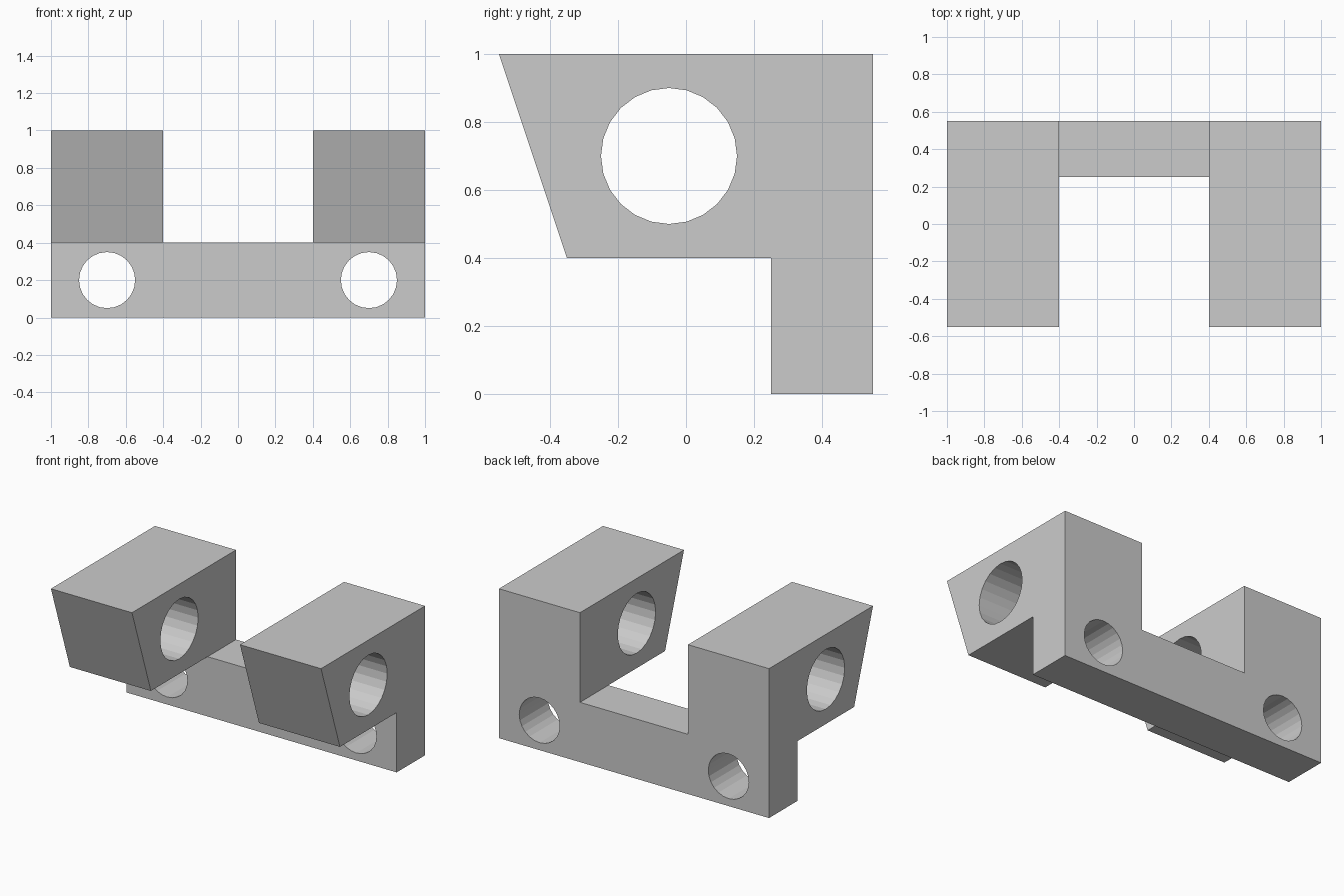
import bpy, bmesh, math
from mathutils import Matrix

if "Cube" in bpy.data.objects:
    bpy.data.objects.remove(bpy.data.objects["Cube"])


def extrude_x(name, profile, x0, x1):
    """Solid from a (y, z) outline pulled along x."""
    bm = bmesh.new()
    face = bm.faces.new([bm.verts.new((x0, y, z)) for y, z in profile])
    new = bmesh.ops.extrude_face_region(bm, geom=[face])["geom"]
    verts = [v for v in new if isinstance(v, bmesh.types.BMVert)]
    bmesh.ops.translate(bm, verts=verts, vec=(x1 - x0, 0, 0))
    bmesh.ops.recalc_face_normals(bm, faces=bm.faces)
    return to_object(name, bm)


def rod(name, radius, length, centre, axis):
    """Cylinder used to drill a hole along the x or y axis."""
    turn = Matrix.Rotation(math.pi / 2, 4, 'Y' if axis == 'X' else 'X')
    bm = bmesh.new()
    bmesh.ops.create_cone(bm, cap_ends=True, segments=24, radius1=radius, radius2=radius,
                          depth=length, matrix=Matrix.Translation(centre) @ turn)
    return to_object(name, bm)


def to_object(name, bm):
    mesh = bpy.data.meshes.new(name)
    bm.to_mesh(mesh)
    bm.free()
    ob = bpy.data.objects.new(name, mesh)
    bpy.context.collection.objects.link(ob)
    return ob


# Bracket: slanted arms hanging off an upright back plate
bracket = extrude_x("bracket", [(-0.55, 1), (0.55, 1), (0.55, 0),
                                (0.25, 0), (0.25, 0.4), (-0.35, 0.4)], -1, 1)

# Gap between the two arms, pivot bore through both, two bolt holes in the plate
cutters = [
    extrude_x("arm_gap_cutter", [(-1, 0.4), (1, 0.4), (1, 1.5), (-1, 1.5)], -0.4, 0.4),
    rod("pivot_bore_cutter", 0.2, 3, (0, -0.05, 0.7), 'X'),
]
for side in (-1, 1):
    cutters.append(rod("bolt_hole_cutter", 0.15, 0.8, (0.7 * side, 0.4, 0.2), 'Y'))

bpy.context.view_layer.objects.active = bracket
for cutter in cutters:
    mod = bracket.modifiers.new(cutter.name, 'BOOLEAN')
    mod.operation = 'DIFFERENCE'
    mod.solver = 'EXACT'
    mod.object = cutter
    bpy.ops.object.modifier_apply(modifier=mod.name)
    bpy.data.objects.remove(cutter)
